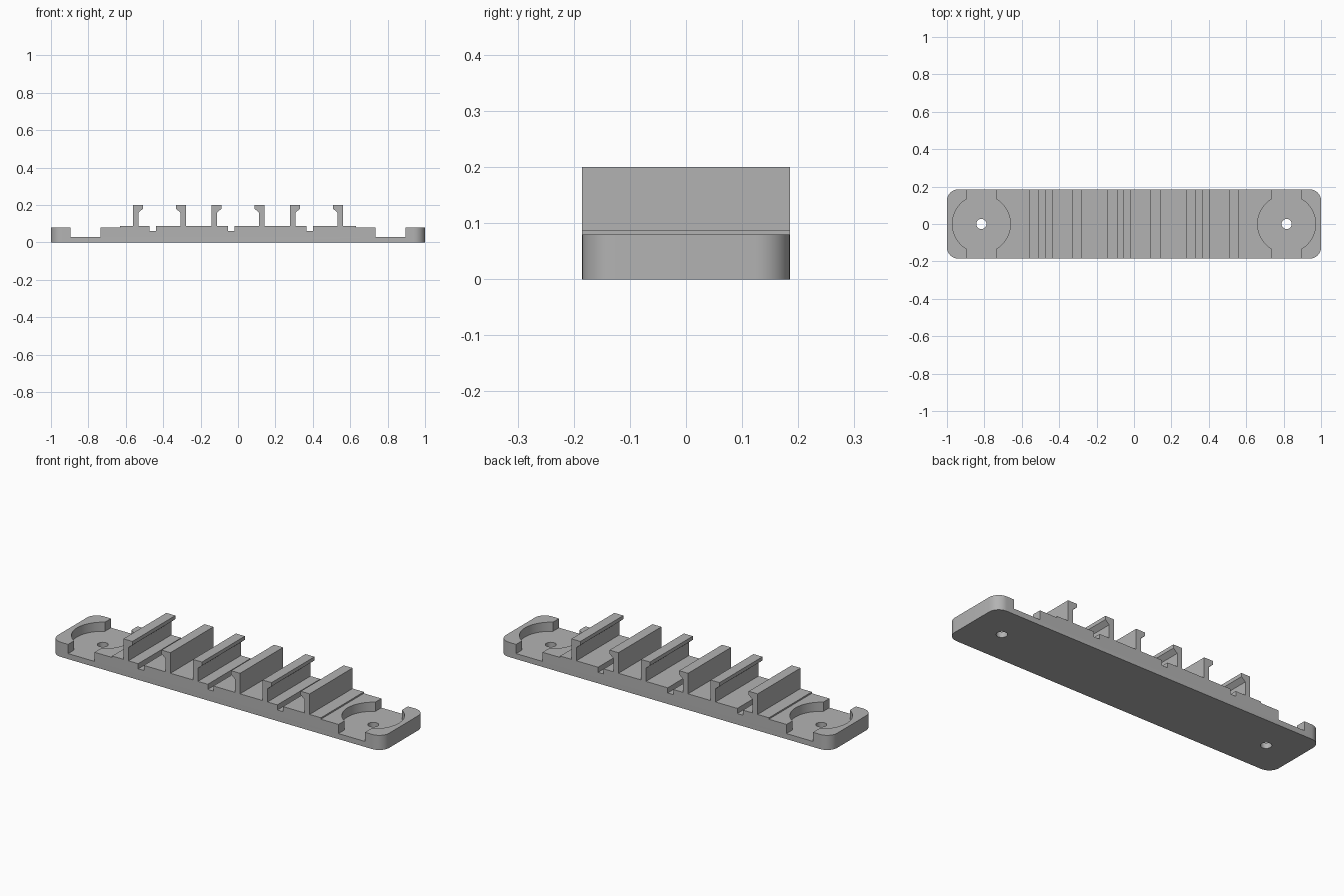
import bpy, bmesh
from math import sin, cos, acos, pi

if "Cube" in bpy.data.objects:
    bpy.data.objects.remove(bpy.data.objects["Cube"], do_unlink=True)

HALF_W = 0.185        # half depth of the rail
PLATE, PAD = 0.08, 0.088
PITCH, CLIP_HALF = 0.42, 0.142
POCKET_X, POCKET_R, SLOT_HALF, FLOOR = 0.816, 0.155, 0.08, 0.03

grey = bpy.data.materials.new("light grey")
grey.use_nodes = True
colour = (0.45, 0.45, 0.45, 1)
grey.diffuse_color = colour
grey.node_tree.nodes["Principled BSDF"].inputs["Base Color"].default_value = colour


def prism(name, points, direction, corner_radius=0):
    """Extrude a closed outline along a direction; optionally round upright end corners."""
    bm = bmesh.new()
    face = bm.faces.new([bm.verts.new(p) for p in points])
    grown = bmesh.ops.extrude_face_region(bm, geom=[face])["geom"]
    bmesh.ops.translate(bm, vec=direction,
                        verts=[v for v in grown if isinstance(v, bmesh.types.BMVert)])
    if corner_radius:
        ends = [e for e in bm.edges if all(abs(v.co.x) > 0.99 for v in e.verts)
                and abs(e.verts[0].co.z - e.verts[1].co.z) > 0.01]
        bmesh.ops.bevel(bm, geom=ends, offset=corner_radius, segments=10,
                        profile=0.5, affect='EDGES')
    bmesh.ops.recalc_face_normals(bm, faces=bm.faces)
    mesh = bpy.data.meshes.new(name)
    bm.to_mesh(mesh)
    bm.free()
    mesh.materials.append(grey)
    obj = bpy.data.objects.new(name, mesh)
    bpy.context.collection.objects.link(obj)
    return obj


# Side profile: plate, raised pad, three pairs of hooked clips with grooves
hook = [(0, PAD), (0, 0.2), (0.054, 0.2), (0.054, 0.18), (0.03, 0.16), (0.03, PAD)]
profile = [(-1, 0), (-1, PLATE), (-0.63, PLATE), (-0.63, PAD)]
for centre in (-PITCH, 0, PITCH):
    profile += [(centre - CLIP_HALF + x, z) for x, z in hook]
    left, right = centre - 0.053, centre - 0.019
    profile += [(left, PAD), (left, 0.06), (right, 0.06), (right, PAD)]
    profile += [(centre + CLIP_HALF - x, z) for x, z in reversed(hook)]
profile += [(0.63, PAD), (0.63, PLATE), (1, PLATE), (1, 0)]
rail = prism("clip_rail", [(x, -HALF_W, z) for x, z in profile],
             (0, 2 * HALF_W, 0), corner_radius=0.06)

# Round pockets with open side slots, and screw holes, at both ends
opening = acos(SLOT_HALF / POCKET_R)
steps = 24
arc = [opening * (2 * i / steps - 1) for i in range(steps + 1)]
outline = [(POCKET_R * cos(a), POCKET_R * sin(a)) for a in arc]
outline += [(SLOT_HALF, 0.25), (-SLOT_HALF, 0.25)]
outline += [(-POCKET_R * cos(a), -POCKET_R * sin(a)) for a in arc]
outline += [(-SLOT_HALF, -0.25), (SLOT_HALF, -0.25)]
circle = [(0.027 * cos(2 * pi * i / 32), 0.027 * sin(2 * pi * i / 32)) for i in range(32)]

bpy.context.view_layer.objects.active = rail
for side in (-1, 1):
    for name, shape, bottom in (("pocket_cutter", outline, FLOOR), ("hole_cutter", circle, -0.1)):
        cutter = prism(name, [(side * POCKET_X + x, y, bottom) for x, y in shape], (0, 0, 0.3))
        cutter.hide_render = True
        cut = rail.modifiers.new(name, 'BOOLEAN')
        cut.operation, cut.solver, cut.object = 'DIFFERENCE', 'EXACT', cutter
        bpy.ops.object.modifier_apply(modifier=cut.name)
        bpy.data.objects.remove(cutter, do_unlink=True)

# Smooth the round walls, keep the machined edges sharp
bpy.ops.object.select_all(action='DESELECT')
rail.select_set(True)
bpy.ops.object.shade_smooth_by_angle(angle=pi / 6)
